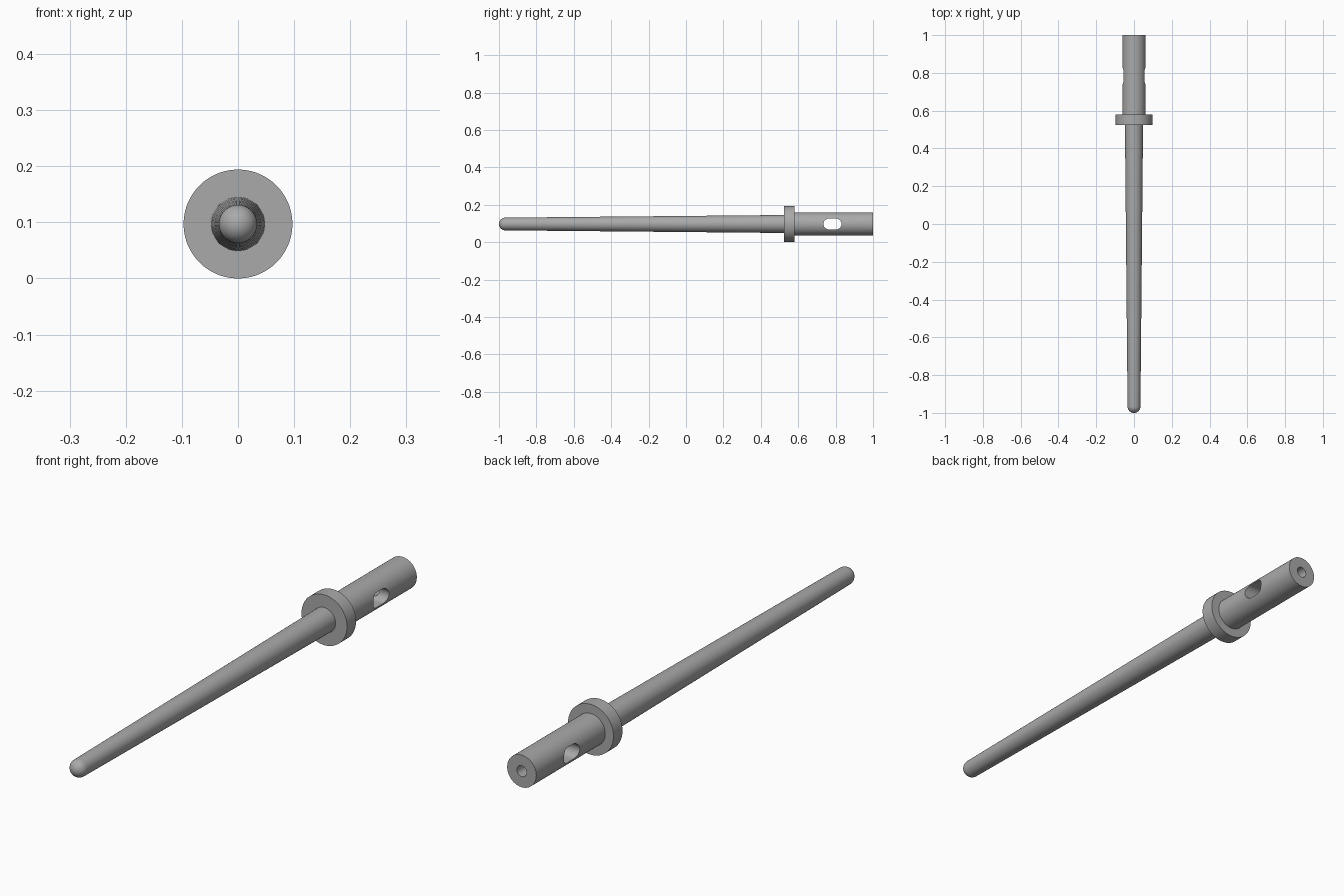
import bpy, bmesh, math
from mathutils import Matrix, Vector

cube = bpy.data.objects.get("Cube")
if cube:
    bpy.data.objects.remove(cube, do_unlink=True)

AXIS_Z = 0.097
SEGMENTS = 96

metal = bpy.data.materials.new("grey metal")
metal.use_nodes = True
grey = (0.4, 0.4, 0.4, 1)
metal.diffuse_color = grey
metal.node_tree.nodes["Principled BSDF"].inputs["Base Color"].default_value = grey


def add_object(name, bm):
    bmesh.ops.recalc_face_normals(bm, faces=bm.faces)
    mesh = bpy.data.meshes.new(name)
    bm.to_mesh(mesh)
    bm.free()
    mesh.materials.append(metal)
    obj = bpy.data.objects.new(name, mesh)
    bpy.context.collection.objects.link(obj)
    return obj


def lathe(name, profile):
    """Revolve (radius, y) points around the long axis."""
    bm = bmesh.new()
    verts = [bm.verts.new((r, y, 0)) for r, y in profile]
    edges = [bm.edges.new(pair) for pair in zip(verts, verts[1:])]
    bmesh.ops.spin(bm, geom=verts + edges, cent=(0, 0, 0), axis=(0, 1, 0),
                   angle=2 * math.pi, steps=SEGMENTS, use_duplicate=False)
    bmesh.ops.remove_doubles(bm, verts=bm.verts, dist=0.00005)
    bmesh.ops.translate(bm, verts=bm.verts, vec=(0, 0, AXIS_Z))
    return add_object(name, bm)


# Rounded tip, tapered shaft, collar, then hollow rear barrel
tip_r = 0.034
profile = [(tip_r * math.sin(a), -1 + tip_r * (1 - math.cos(a)))
           for a in (math.pi / 2 * i / 12 for i in range(13))]
profile += [(0.048, 0.525), (0.097, 0.525), (0.097, 0.58),
            (0.062, 0.58), (0.062, 1), (0.021, 1), (0.021, 0.78), (0, 0.78)]
pin = lathe("contact_pin", profile)

# Cross slot with rounded ends through the barrel
half_h, half_straight, slot_y = 0.029, 0.019, 0.783
bm = bmesh.new()
outline = []
for i in range(34):
    side = 1 if i < 17 else -1
    a = math.pi * (i % 17) / 16 - side * math.pi / 2
    if side < 0:
        a = math.pi * (i % 17) / 16 + math.pi / 2
    outline.append(bm.verts.new((-0.1, slot_y + side * half_straight + half_h * math.cos(a),
                                 AXIS_Z + half_h * math.sin(a))))
face = bm.faces.new(outline)
side_geom = bmesh.ops.extrude_face_region(bm, geom=[face])["geom"]
bmesh.ops.translate(bm, vec=(0.2, 0, 0),
                    verts=[g for g in side_geom if isinstance(g, bmesh.types.BMVert)])
cutter = add_object("slot_cutter", bm)
cutter.hide_render = True

cut = pin.modifiers.new("slot", "BOOLEAN")
cut.operation = "DIFFERENCE"
cut.solver = "EXACT"
cut.object = cutter

bpy.ops.object.select_all(action="DESELECT")
bpy.context.view_layer.objects.active = pin
pin.select_set(True)
bpy.ops.object.modifier_apply(modifier=cut.name)
bpy.data.objects.remove(cutter, do_unlink=True)
bpy.ops.object.shade_smooth_by_angle(angle=math.radians(30))
